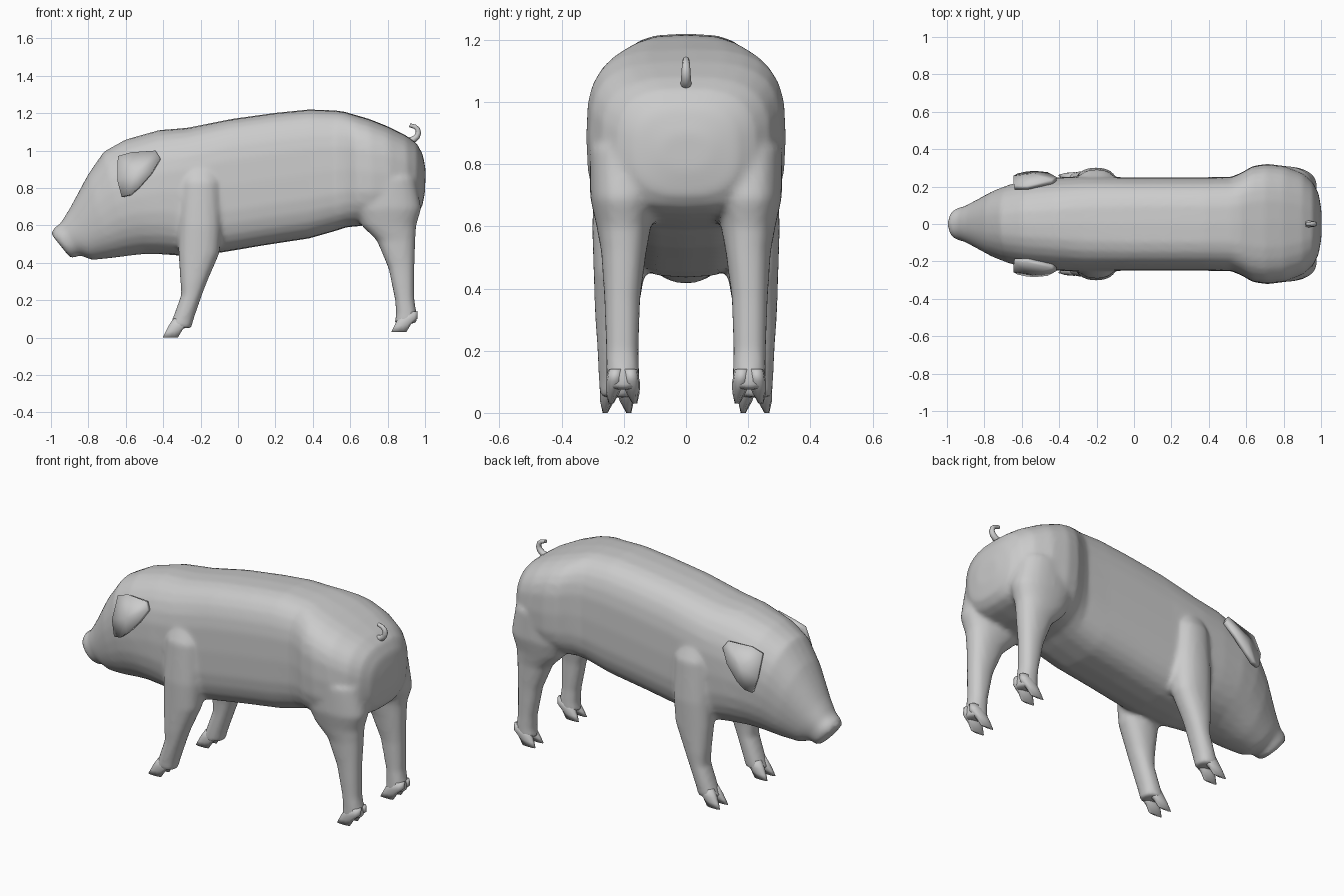
import bpy, bmesh, math

if "Cube" in bpy.data.objects:
    bpy.data.objects.remove(bpy.data.objects["Cube"])


def ring(bm, a, b, w, n=2.0, yc=0.0, count=28):
    """Superellipse ring spanning a -> b in the xz plane, half width w in y."""
    verts = []
    for i in range(count):
        t = 2 * math.pi * i / count
        c, s = math.cos(t), math.sin(t)
        c = math.copysign(abs(c) ** (2 / n), c)
        s = math.copysign(abs(s) ** (2 / n), s)
        x = (a[0] + b[0]) / 2 + s * (a[0] - b[0]) / 2
        z = (a[1] + b[1]) / 2 + s * (a[1] - b[1]) / 2
        verts.append(bm.verts.new((x, yc + w * c, z)))
    return verts


def loft(bm, rings):
    """Skin a list of rings and cap both ends."""
    for r0, r1 in zip(rings, rings[1:]):
        k = len(r0)
        for i in range(k):
            j = (i + 1) % k
            bm.faces.new((r0[i], r0[j], r1[j], r1[i]))
    bm.faces.new(rings[0])
    bm.faces.new(rings[-1])


def finish(bm, name):
    bmesh.ops.recalc_face_normals(bm, faces=bm.faces)
    me = bpy.data.meshes.new(name)
    bm.to_mesh(me)
    bm.free()
    ob = bpy.data.objects.new(name, me)
    bpy.context.collection.objects.link(ob)
    return ob


# Torso and head: top x, top z, bottom x, bottom z, half width, squareness
TORSO = [
    (-1.0, .555, -.90, .43, .07, 2.2), (-.985, .585, -.88, .425, .088, 2.2),
    (-.95, .61, -.845, .44, .095, 2.2), (-.90, .69, -.78, .415, .125, 2.2),
    (-.80, .875, -.68, .425, .18, 2.3), (-.717, .995, -.58, .438, .215, 2.3),
    (-.60, 1.06, -.50, .447, .237, 2.4), (-.42, 1.11, -.40, .445, .25, 2.6),
    (-.27, 1.122, -.27, .435, .255, 2.9), (-.03, 1.17, -.10, .453, .25, 3.2),
    (.20, 1.202, .15, .495, .25, 3.2), (.38, 1.22, .38, .53, .25, 3.2),
    (.52, 1.215, .52, .57, .252, 3.2), (.57, 1.208, .58, .59, .275, 3.2),
    (.63, 1.19, .64, .595, .31, 3.2), (.70, 1.17, .72, .605, .322, 3.2),
    (.80, 1.13, .82, .62, .31, 3.2), (.90, 1.08, .91, .64, .272, 3.0),
    (.955, 1.04, .955, .66, .225, 2.8), (.988, .98, .985, .70, .165, 2.6),
    (1.003, .90, 1.0, .78, .08, 2.3),
]
# Legs: front x, back x, z, y centre, half width
FRONT_LEG = [
    (-.29, -.12, .95, .17, .06), (-.31, -.09, .83, .19, .10),
    (-.32, -.085, .60, .20, .102), (-.318, -.10, .45, .215, .082),
    (-.308, -.165, .30, .225, .067), (-.303, -.192, .23, .225, .062),
    (-.35, -.237, .10, .222, .058), (-.37, -.25, .05, .222, .056),
]
HIND_LEG = [
    (.64, .95, .85, .20, .11), (.62, .98, .69, .203, .105),
    (.66, .953, .60, .20, .088), (.742, .948, .52, .20, .073),
    (.805, .943, .37, .205, .058), (.84, .943, .20, .205, .052),
    (.845, .957, .12, .203, .053), (.835, .955, .075, .203, .053),
]

# Torso, head and legs fused into one smooth skin
bm = bmesh.new()
loft(bm, [ring(bm, s[0:2], s[2:4], s[4], s[5]) for s in TORSO])
for leg in (FRONT_LEG, HIND_LEG):
    for side in (1, -1):
        loft(bm, [ring(bm, (x0, z), (x1, z), w, 2.3, side * yc)
                  for x0, x1, z, yc, w in leg])
body = finish(bm, "body_and_legs")
fuse = body.modifiers.new("fuse", 'REMESH')
fuse.mode = 'VOXEL'
fuse.voxel_size = 0.014
fuse.use_smooth_shade = True
blend = body.modifiers.new("blend", 'SMOOTH')
blend.factor = 0.5
blend.iterations = 5


def toes(name, dx, dz, yc):
    """Cloven hoof: a splayed pair of tapered toes."""
    bm = bmesh.new()
    for s in (1, -1):
        shape = [(-.35, -.26, .10, .022, .026), (-.375, -.26, .06, .027, .028),
                 (-.39, -.295, .03, .032, .022), (-.405, -.32, .0, .038, .008)]
        loft(bm, [ring(bm, (x0 + dx, z + dz), (x1 + dx, z + dz + .012 * (z > 0)),
                       w, 2.2, yc + s * off, 10)
                  for x0, x1, z, off, w in shape])
    ob = finish(bm, name)
    ob.data.shade_smooth()


for side, label in ((1, "left"), (-1, "right")):
    toes("front_hoof_" + label, 0, 0, side * .222)
    toes("hind_hoof_" + label, 1.222, .03, side * .203)

# Ears: thin drooping flaps, mirrored across the body
EAR = [(-.64, .195, .965), (-.57, .195, .985), (-.44, .225, .995), (-.415, .24, .955),
       (-.46, .265, .88), (-.53, .272, .80), (-.575, .268, .762), (-.62, .258, .752),
       (-.643, .245, .84)]
bm = bmesh.new()
mid = bm.verts.new((-.545, .258, .88))
rim = [bm.verts.new(p) for p in EAR]
for i in range(len(rim)):
    bm.faces.new((mid, rim[i], rim[(i + 1) % len(rim)]))
ears = finish(bm, "ears")
ears.data.shade_smooth()
thick = ears.modifiers.new("thickness", 'SOLIDIFY')
thick.thickness = 0.025
thick.offset = 0
mirror = ears.modifiers.new("mirror", 'MIRROR')
mirror.use_axis = (False, True, False)

# Curly tail
cu = bpy.data.curves.new("tail", 'CURVE')
cu.dimensions = '3D'
cu.bevel_depth = 0.017
cu.bevel_resolution = 2
cu.use_fill_caps = True
path = [(.91, 1.05), (.94, 1.06), (.957, 1.075), (.965, 1.095),
        (.96, 1.115), (.945, 1.128), (.918, 1.136)]
sp = cu.splines.new('POLY')
sp.points.add(len(path) - 1)
for i, (p, (x, z)) in enumerate(zip(sp.points, path)):
    p.co = (x, 0, z, 1)
    p.radius = 1.1 - .08 * i
sp.use_smooth = True
tail = bpy.data.objects.new("tail", cu)
bpy.context.collection.objects.link(tail)
